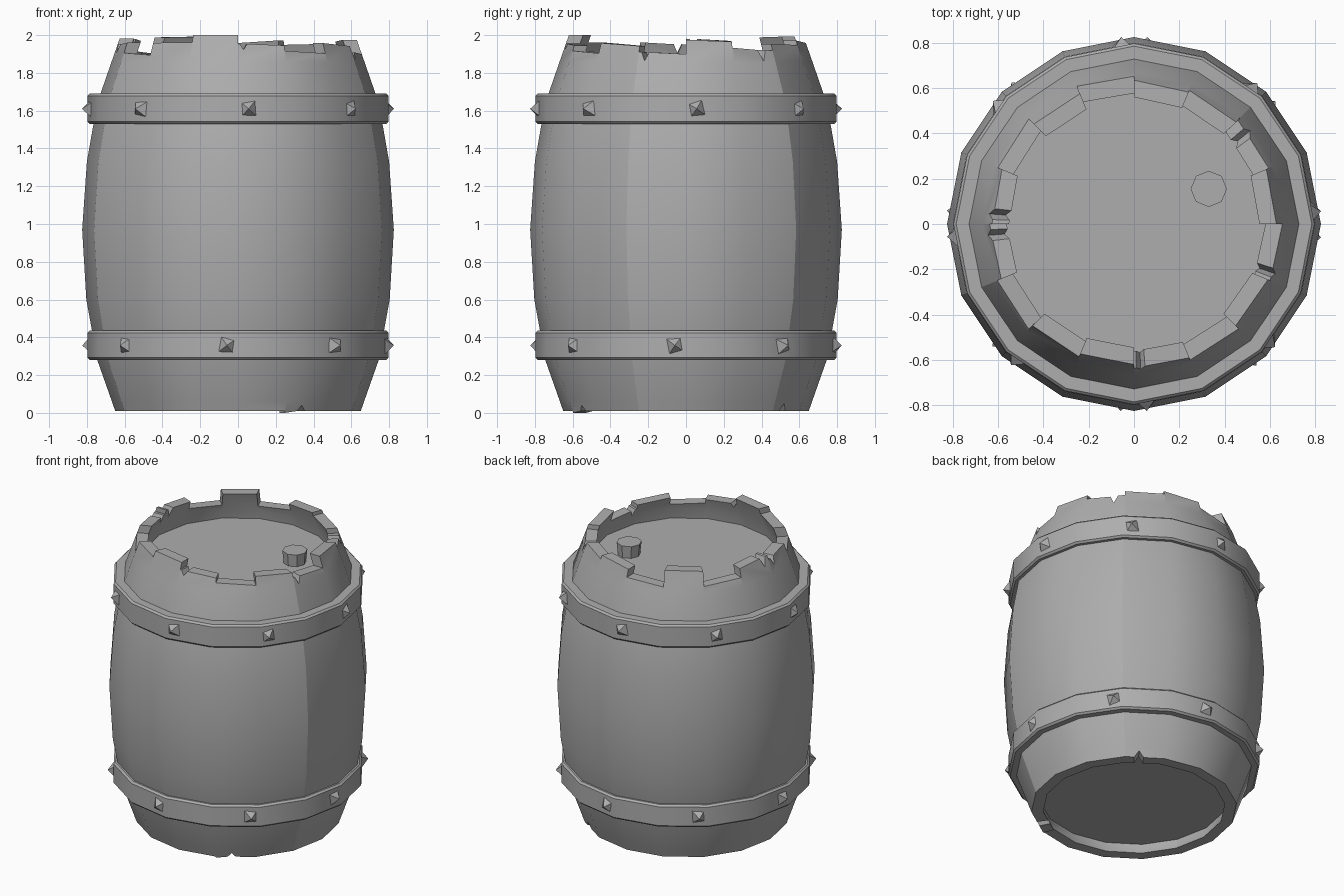
import bpy, bmesh, math, random
from mathutils import Vector, Matrix

random.seed(4)
SIDES = 16
STEP = math.tau / SIDES

cube = bpy.data.objects.get("Cube")
if cube:
    bpy.data.objects.remove(cube)

grey = bpy.data.materials.new("plain_grey")
grey.use_nodes = True
grey.diffuse_color = (0.42, 0.42, 0.42, 1)
grey.node_tree.nodes["Principled BSDF"].inputs["Base Color"].default_value = grey.diffuse_color


def finish(name, bm, smooth=True):
    bmesh.ops.remove_doubles(bm, verts=bm.verts, dist=0.0005)
    bmesh.ops.recalc_face_normals(bm, faces=bm.faces)
    mesh = bpy.data.meshes.new(name)
    bm.to_mesh(mesh)
    bm.free()
    mesh.materials.append(grey)
    ob = bpy.data.objects.new(name, mesh)
    bpy.context.collection.objects.link(ob)
    if smooth:
        bpy.ops.object.select_all(action='DESELECT')
        ob.select_set(True)
        bpy.context.view_layer.objects.active = ob
        bpy.ops.object.shade_smooth_by_angle(angle=math.radians(30))
    return ob


def corner(i, r, z):
    a = i * STEP
    return Vector((r * math.cos(a), r * math.sin(a), z))


def lathe(bm, profile):
    """Sweep (radius, height) points around the barrel axis."""
    for i in range(SIDES):
        for (r0, z0), (r1, z1) in zip(profile, profile[1:]):
            bm.faces.new([bm.verts.new(p) for p in (
                corner(i, r0, z0), corner(i + 1, r0, z0),
                corner(i + 1, r1, z1), corner(i, r1, z1))])


def outer_radius(z):
    return 0.65 + 0.35 * (z - 0.01) if z < 0.5 else 0.655 - 0.35 * (z - 1.9)


def stave_ends(bm, base, outlines, wall):
    """Finish each stave with its own end outline of (fraction, height) points."""
    for i, tops in enumerate(outlines):
        path = [(0, base)] + tops + [(1, base)]

        def point(t, z, inset):
            r = outer_radius(z) - inset
            return corner(i, r, z).lerp(corner(i + 1, r, z), t)

        for inset in (0, wall):
            bm.faces.new([bm.verts.new(point(t, z, inset)) for t, z in path])
        edges = list(zip(path, path[1:]))
        # leave out the side walls shared with a neighbour of equal height
        if outlines[i - 1][-1][1] == tops[0][1]:
            edges = edges[1:]
        if outlines[(i + 1) % SIDES][0][1] == tops[-1][1]:
            edges = edges[:-1]
        for a, b in edges:
            bm.faces.new([bm.verts.new(p) for p in (
                point(*a, 0), point(*b, 0), point(*b, wall), point(*a, wall))])


# Barrel staves: bulging wall, uneven top ends, chipped bottom ends
LOW, HIGH, WALL = 0.06, 1.86, 0.075
bm = bmesh.new()
lathe(bm, [(outer_radius(LOW), LOW), (0.745, 0.28), (0.803, 0.6), (0.825, 0.97),
           (0.8, 1.33), (0.765, 1.53), (0.728, 1.69), (outer_radius(HIGH), HIGH)])
lathe(bm, [(outer_radius(HIGH) - WALL, HIGH), (0.61, 1.76)])
lathe(bm, [(outer_radius(LOW) - WALL, LOW), (0.6, 0.12)])

heights = [1.97, 1.925, 1.95, 1.965, 1.9, 1.99, 1.905, 1.975,
           1.955, 1.9, 1.96, 2.0, 1.95, 1.91, 1.95, 1.905]
top = []
for h in heights:
    tilt = 0 if h == 2.0 else random.uniform(-0.01, 0.01)
    top.append([(0, h - tilt), (1, h + tilt)])


def chip(tops, t, depth, width=0.1):
    """Cut a small V notch into a stave end."""
    z = tops[0][1] * (1 - t) + tops[1][1] * t
    tops[1:1] = [(t - width, z), (t, z - depth), (t + width, z)]


chip(top[1], 0.72, 0.06)
chip(top[7], 0.82, 0.06)
chip(top[8], 0.2, 0.05)
chip(top[15], 0.14, 0.045, 0.08)
chip(top[12], 0.12, 0.03, 0.08)
stave_ends(bm, HIGH, top, WALL)

bottom = [[(0, 0.01), (1, 0.01)] for i in range(SIDES)]
chip(bottom[2], 0.35, -0.04, 0.12)
chip(bottom[13], 0.4, -0.03)
bottom[13] = [(0, 0.0)] + bottom[13][1:-1] + [(1, 0.01)]
stave_ends(bm, LOW, bottom, WALL)

bmesh.ops.remove_doubles(bm, verts=bm.verts, dist=0.0005)
# open seams between a few staves stay crisp
for e in bm.edges:
    angles = [math.atan2(v.co.y, v.co.x) / STEP % SIDES for v in e.verts]
    for seam in (2, 9, 15):
        if all(abs(a - seam) < 0.01 for a in angles):
            e.smooth = False
finish("barrel_staves", bm)

# Flat heads closing the barrel at both ends
for name, z in (("top_head", 1.78), ("bottom_head", 0.1)):
    bm = bmesh.new()
    bmesh.ops.create_cone(bm, cap_ends=True, segments=SIDES, radius1=0.625, radius2=0.625,
                          depth=0.03, matrix=Matrix.Translation((0, 0, z)))
    finish(name, bm, False)

# Bung standing on the top head
bm = bmesh.new()
bmesh.ops.create_cone(bm, cap_ends=True, segments=8, radius1=0.07, radius2=0.08, depth=0.1,
                      matrix=Matrix.Translation((0.33, 0.155, 1.83)))
finish("bung", bm, False)

# Hoops with a narrow bevel, each carrying eight pyramid studs
for name, z0, z1, offset in (("upper", 1.53, 1.69, 3.9), ("lower", 0.28, 0.435, -4.1)):
    bm = bmesh.new()
    lathe(bm, [(0.7, z0), (0.785, z0), (0.797, z0 + 0.012),
               (0.797, z1 - 0.012), (0.785, z1), (0.7, z1)])
    finish(name + "_hoop", bm)

    bm = bmesh.new()
    for k in range(8):
        turn = Matrix.Rotation(math.radians(offset + 45 * k), 4, 'Z')
        spin = Matrix.Rotation(math.radians(45 + random.uniform(-14, 14)), 4, 'X')
        place = Matrix.Translation((0.802, 0, (z0 + z1) / 2))
        bmesh.ops.create_cone(bm, cap_ends=True, segments=4, radius1=0.063, radius2=0,
                              depth=0.05,
                              matrix=turn @ place @ spin @ Matrix.Rotation(math.pi / 2, 4, 'Y'))
    finish(name + "_studs", bm, False)
